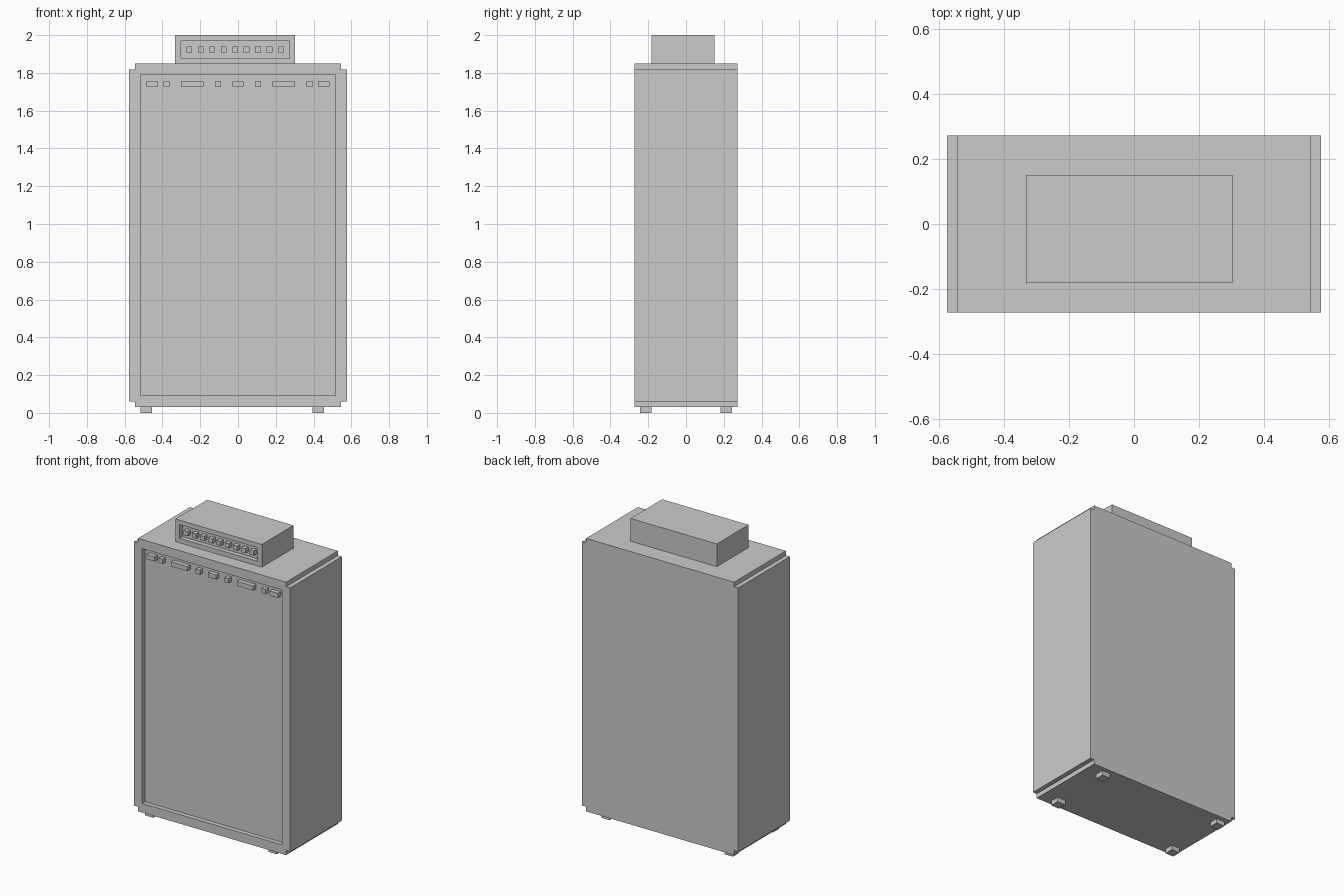
import bpy, bmesh

if "Cube" in bpy.data.objects:
    bpy.data.objects.remove(bpy.data.objects["Cube"])

U = 2 / 66            # the model sits on a grid of 66 steps in height
CX, CY = 19, 9        # grid centre


def prism(name, profile, y0, y1):
    """Extrude an x-z profile (grid steps) from y0 to y1."""
    bm = bmesh.new()
    verts = [bm.verts.new(((x - CX) * U, (y0 - CY) * U, z * U)) for x, z in profile]
    face = bm.faces.new(verts)
    ext = bmesh.ops.extrude_face_region(bm, geom=[face])
    moved = [g for g in ext["geom"] if isinstance(g, bmesh.types.BMVert)]
    bmesh.ops.translate(bm, verts=moved, vec=(0, (y1 - y0) * U, 0))
    bmesh.ops.recalc_face_normals(bm, faces=bm.faces)
    mesh = bpy.data.meshes.new(name)
    bm.to_mesh(mesh)
    bm.free()
    obj = bpy.data.objects.new(name, mesh)
    bpy.context.collection.objects.link(obj)
    return obj


def box(name, x0, x1, y0, y1, z0, z1):
    return prism(name, [(x0, z0), (x1, z0), (x1, z1), (x0, z1)], y0, y1)


def carve(obj, cutter):
    """Cut a recess and remove the cutter."""
    cutter.hide_render = True
    mod = obj.modifiers.new("recess", 'BOOLEAN')
    mod.operation = 'DIFFERENCE'
    mod.solver = 'EXACT'
    mod.object = cutter
    bpy.context.view_layer.objects.active = obj
    bpy.ops.object.modifier_apply(modifier=mod.name)
    bpy.data.objects.remove(cutter, do_unlink=True)


# Speaker cabinet with stepped corners and a recessed front panel
cabinet = prism("cabinet", [(1, 1), (37, 1), (37, 2), (38, 2), (38, 60), (37, 60),
                            (37, 61), (1, 61), (1, 60), (0, 60), (0, 2), (1, 2)], 0, 18)
carve(cabinet, box("cabinet_cutter", 2, 36, -1, 1, 3, 59))

# Trim pieces along the top of the front panel
for x0, x1 in [(3, 5), (6, 7), (9, 13), (15, 16), (18, 20),
               (22, 23), (25, 29), (31, 32), (33, 35)]:
    box("panel_trim", x0, x1, 0, 1, 57, 58)

# Amplifier head with a recessed control panel
head = box("amplifier_head", 8, 29, 3, 14, 61, 66)
carve(head, box("head_cutter", 9, 28, 2, 4, 62, 65))

# Control knobs
for i in range(9):
    x = 10 + 2 * i
    box("control_knob", x, x + 1, 3, 4, 63, 64)

# Four feet
for x in (2, 32):
    for y in (1, 15):
        box("foot", x, x + 2, y, y + 2, 0, 1)
